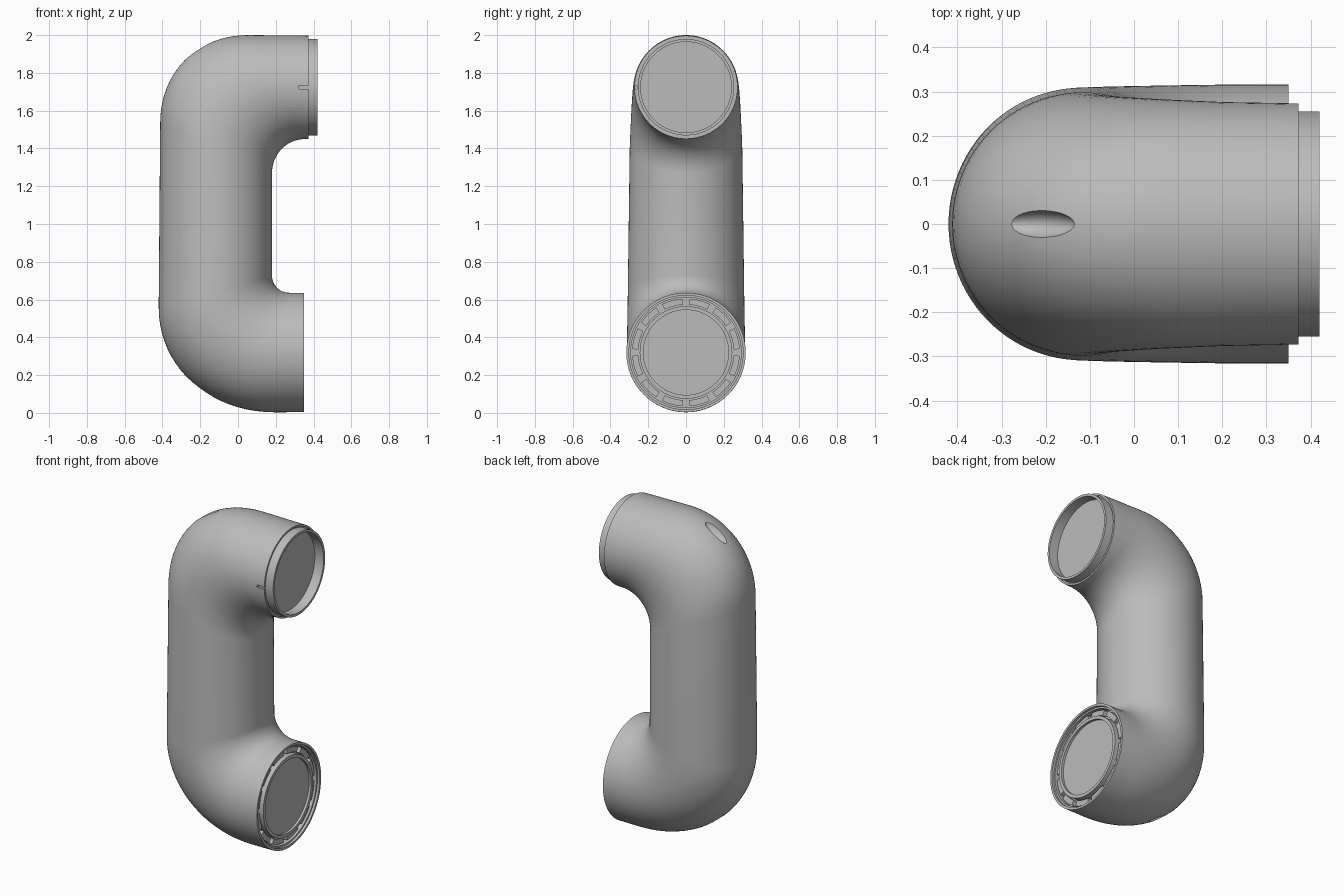
import bpy, bmesh
from math import sin, cos, pi, radians
from mathutils import Vector

old = bpy.data.objects.get("Cube")
if old:
    bpy.data.objects.remove(old, do_unlink=True)

SIDES = 96
grey = bpy.data.materials.new("plain grey")
grey.use_nodes = True
grey.diffuse_color = (0.5, 0.5, 0.5, 1)
grey.node_tree.nodes["Principled BSDF"].inputs["Base Color"].default_value = (0.5, 0.5, 0.5, 1)


def add_object(name, bm):
    bmesh.ops.recalc_face_normals(bm, faces=bm.faces)
    mesh = bpy.data.meshes.new(name)
    bm.to_mesh(mesh)
    bm.free()
    mesh.materials.append(grey)
    ob = bpy.data.objects.new(name, mesh)
    bpy.context.collection.objects.link(ob)
    return ob


def smooth(ob, angle=30):
    bpy.ops.object.select_all(action='DESELECT')
    ob.select_set(True)
    bpy.context.view_layer.objects.active = ob
    bpy.ops.object.shade_smooth_by_angle(angle=radians(angle))


def arc(cx, cz, rx, rz, t, power=2.0):
    """Point on a quarter superellipse, t from 0 (x axis) to 1 (z axis)."""
    c, s = max(0, cos(t * pi / 2)), sin(t * pi / 2)
    return Vector((cx + rx * c ** (2 / power), 0, cz + rz * s ** (2 / power)))


def flat_end(cz, steps):
    """Round sections facing +x, given as (x, radius)."""
    return [(Vector((x, 0, cz - r)), Vector((x, 0, cz + r)), r) for x, r in steps]


# Sections of the tube: inner point, outer point, half width
STEPS = 20
LOW_Z, TOP_Z = 0.32, 1.724
sections = []
# lower socket: cap, collar, groove and rim
for a, b, r in flat_end(LOW_Z, [(0.33, 0.225), (0.345, 0.225), (0.345, 0.245), (0.30, 0.245),
                                (0.30, 0.292), (0.335, 0.292), (0.335, 0.302), (0.35, 0.302),
                                (0.35, 0.316)]):
    sections.append((b, a, r))
# lower elbow
for i in range(STEPS + 1):
    t = 1 - i / STEPS
    sections.append((arc(0.27, 0.728, -0.09, -0.092, t),
                     arc(0.20, 0.56, -0.62, -0.557, t, 2.06), 0.308 + 0.008 * t))
# upper elbow
for i in range(STEPS + 1):
    t = i / STEPS
    sections.append((arc(0.355, 1.27, -0.175, 0.18, t),
                     arc(0.06, 1.53, -0.472, 0.47, t, 2.12), 0.298 - 0.022 * t))
# upper spigot: shoulder, neck, rim and recessed cap
sections += flat_end(TOP_Z, [(0.372, 0.273), (0.372, 0.262), (0.365, 0.262), (0.365, 0.255),
                             (0.42, 0.255), (0.42, 0.240), (0.36, 0.240)])

bm = bmesh.new()
rings = []
for inner, outer, half in sections:
    mid, axis = (inner + outer) / 2, (outer - inner) / 2
    rings.append([bm.verts.new(mid + axis * cos(a) + Vector((0, half * sin(a), 0)))
                  for a in (2 * pi * k / SIDES for k in range(SIDES))])
for p, q in zip(rings, rings[1:]):
    for k in range(SIDES):
        n = (k + 1) % SIDES
        bm.faces.new((p[k], p[n], q[n], q[k]))
bm.faces.new(rings[0])
bm.faces.new(rings[-1])
tube = add_object("bent_tube", bm)


def cut(cutter):
    cutter.hide_render = True
    mod = tube.modifiers.new("cut", 'BOOLEAN')
    mod.operation, mod.solver, mod.object = 'DIFFERENCE', 'EXACT', cutter
    bpy.ops.object.select_all(action='DESELECT')
    bpy.context.view_layer.objects.active = tube
    tube.select_set(True)
    bpy.ops.object.modifier_apply(modifier=mod.name)
    bpy.data.objects.remove(cutter, do_unlink=True)


# Teardrop dimples on the outside of both elbows
for name, pos, tilt in (("top_dimple", (-0.22, 0, 1.937), -32), ("low_dimple", (-0.20, 0, 0.128), 32)):
    bm = bmesh.new()
    bmesh.ops.create_uvsphere(bm, u_segments=32, v_segments=16, radius=1)
    cutter = add_object(name, bm)
    cutter.scale = (0.10, 0.033, 0.045)
    cutter.rotation_euler = (0, radians(tilt), 0)
    cutter.location = pos
    cut(cutter)

# Small alignment notch on the front of the upper end
bm = bmesh.new()
bmesh.ops.create_cube(bm, size=1)
notch = add_object("notch", bm)
notch.scale = (0.06, 0.03, 0.016)
notch.location = (0.353, -0.275, TOP_Z)
cut(notch)
smooth(tube)

# Locking tabs standing in the lower groove
TABS, FINE = 12, 6
bm = bmesh.new()
for j in range(TABS):
    loops = []
    for k in range(FINE + 1):
        a = 2 * pi * (j + 0.12 + 0.76 * k / FINE) / TABS
        loops.append([bm.verts.new((x, r * sin(a), LOW_Z + r * cos(a)))
                      for x, r in ((0.298, 0.253), (0.325, 0.253), (0.325, 0.285), (0.298, 0.285))])
    for p, q in zip(loops, loops[1:]):
        for k in range(4):
            n = (k + 1) % 4
            bm.faces.new((p[k], p[n], q[n], q[k]))
    bm.faces.new(loops[0])
    bm.faces.new(loops[-1])
smooth(add_object("locking_tabs", bm))
